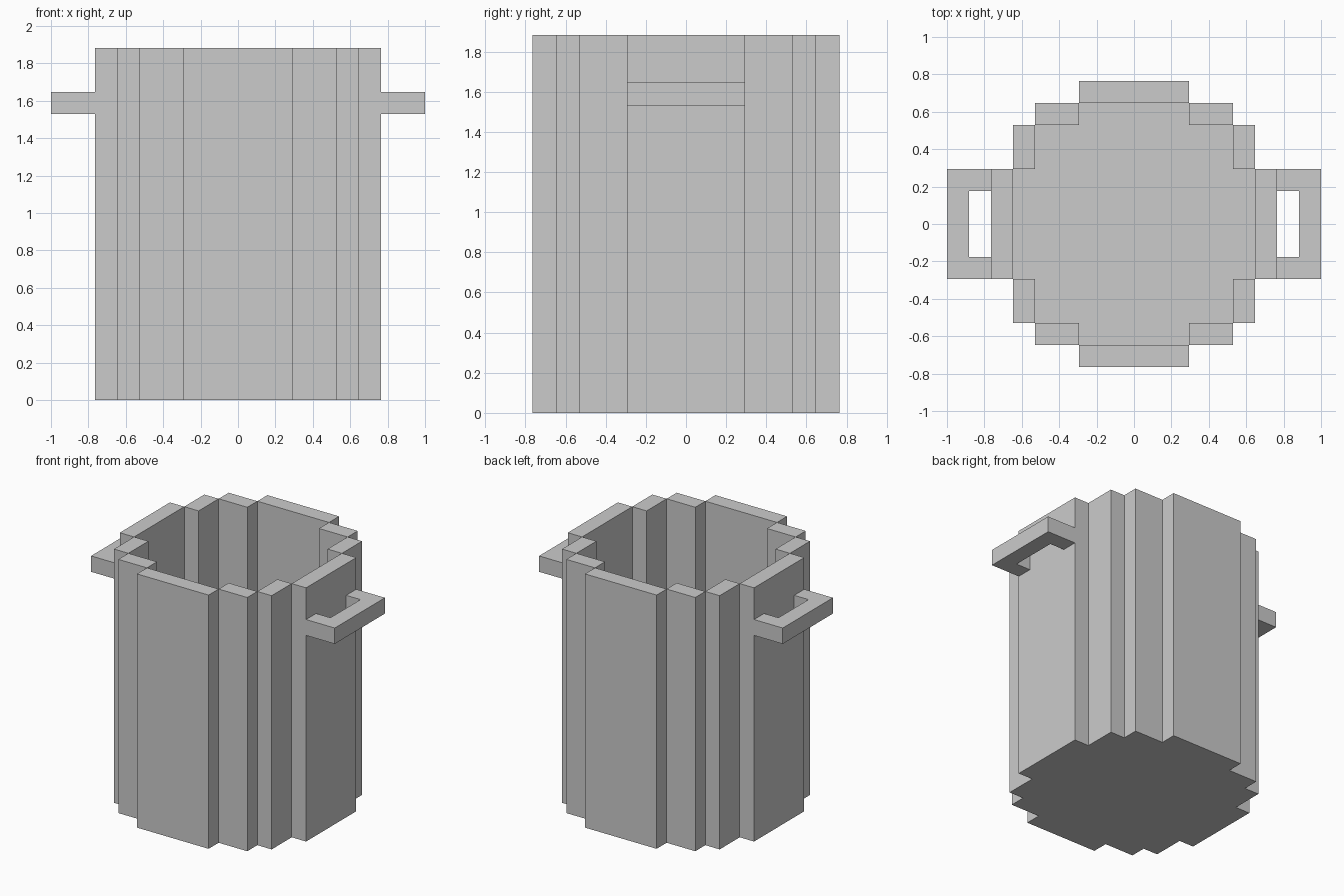
import bpy, bmesh

if "Cube" in bpy.data.objects:
    bpy.data.objects.remove(bpy.data.objects["Cube"])

U = 2 / 17          # one block
H = 16 * U          # rim height
BASE = 0.005        # thin base plate


def prism(name, outline, z0, z1):
    """Extrude an outline (in block units) from z0 to z1."""
    bm = bmesh.new()
    face = bm.faces.new([bm.verts.new((x * U, y * U, z0)) for x, y in outline])
    top = bmesh.ops.extrude_face_region(bm, geom=[face])["geom"]
    for v in top:
        if isinstance(v, bmesh.types.BMVert):
            v.co.z = z1
    bmesh.ops.recalc_face_normals(bm, faces=bm.faces)
    mesh = bpy.data.meshes.new(name)
    bm.to_mesh(mesh)
    bm.free()
    obj = bpy.data.objects.new(name, mesh)
    bpy.context.collection.objects.link(obj)
    return obj


def wall(name, x0, x1, y0, y1):
    return prism(name, [(x0, y0), (x1, y0), (x1, y1), (x0, y1)], BASE, H)


# Flat outer walls and handles on opposite sides
for s, side, end in ((1, "right", "back"), (-1, "left", "front")):
    wall(f"{end}_wall", -2.5, 2.5, s * 5.5, s * 6.5)
    wall(f"{side}_wall", s * 5.5, s * 6.5, -2.5, 2.5)
    handle = [(6.5, -2.5), (8.5, -2.5), (8.5, 2.5), (6.5, 2.5),
              (6.5, 1.5), (7.5, 1.5), (7.5, -1.5), (6.5, -1.5)]
    prism(f"{side}_handle", [(s * x, y) for x, y in handle], 13 * U, 14 * U)

    # Stepped corner walls
    for t, depth in ((1, "back"), (-1, "front")):
        wall(f"{depth}_{side}_corner_outer", s * 2.5, s * 4.5, t * 4.5, t * 5.5)
        wall(f"{depth}_{side}_corner_inner", s * 4.5, s * 5.5, t * 2.5, t * 4.5)

# Base plate following the stepped outline
q = [(6.5, 2.5), (5.5, 2.5), (5.5, 4.5), (4.5, 4.5),
     (4.5, 5.5), (2.5, 5.5), (2.5, 6.5)]
half = q + [(-x, y) for x, y in reversed(q)]
prism("base", half + [(-x, -y) for x, y in half], 0, BASE)
